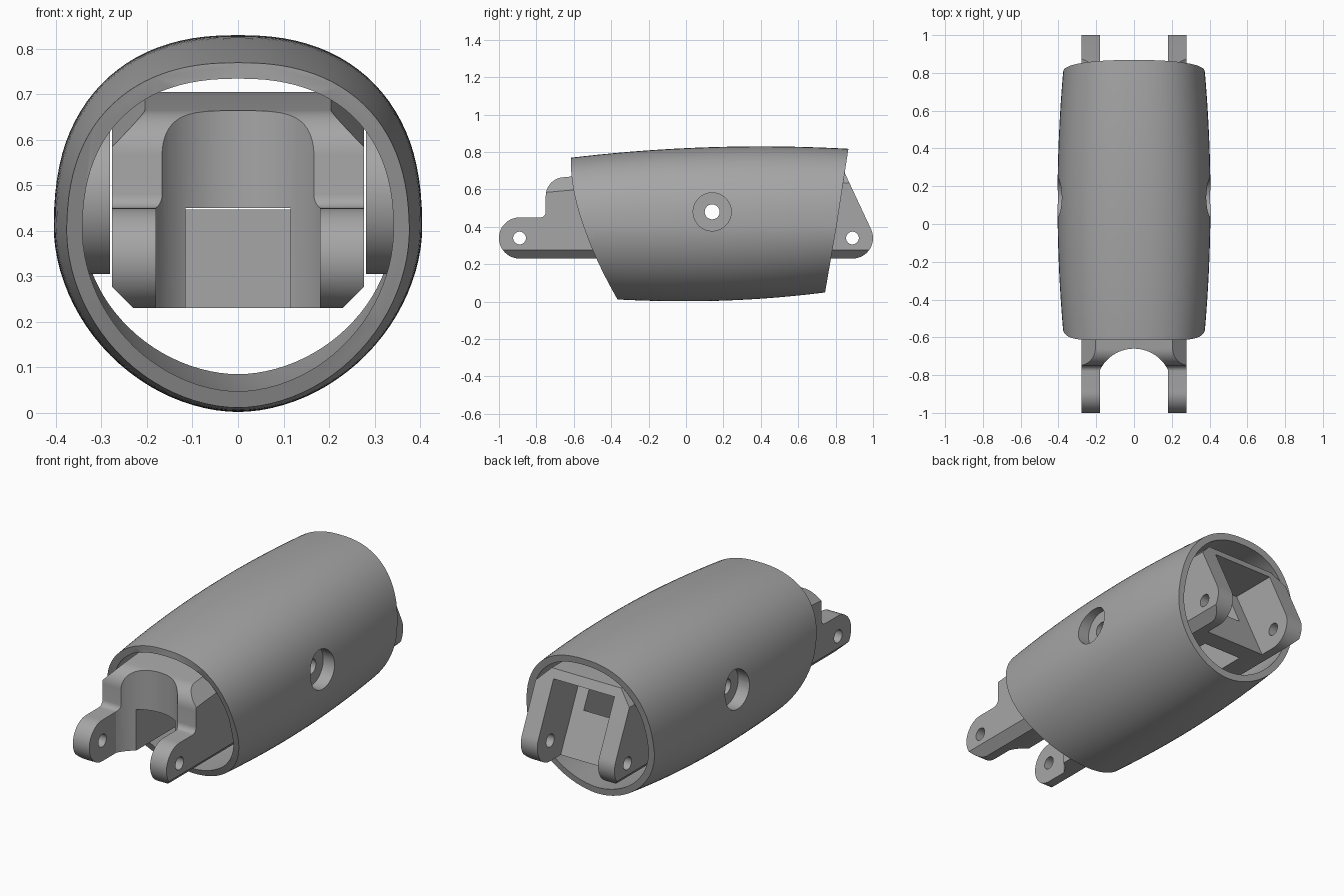
import bpy, bmesh
from math import sin, cos, pi, radians, copysign
from mathutils import Matrix

cube = bpy.data.objects.get("Cube")
if cube:
    bpy.data.objects.remove(cube)

grey = bpy.data.materials.new("plain_grey")
grey.use_nodes = True
GREY = (0.38, 0.38, 0.38, 1)
grey.diffuse_color = GREY
grey.node_tree.nodes["Principled BSDF"].inputs["Base Color"].default_value = GREY


def make(name, bm):
    bmesh.ops.recalc_face_normals(bm, faces=bm.faces)
    mesh = bpy.data.meshes.new(name)
    bm.to_mesh(mesh)
    bm.free()
    mesh.materials.append(grey)
    obj = bpy.data.objects.new(name, mesh)
    bpy.context.collection.objects.link(obj)
    return obj


def loft(name, rings):
    """Skin a stack of equal closed rings and cap both ends."""
    bm = bmesh.new()
    loops = [[bm.verts.new(p) for p in ring] for ring in rings]
    n = len(loops[0])
    for a, b in zip(loops, loops[1:]):
        for i in range(n):
            j = (i + 1) % n
            bm.faces.new((a[i], a[j], b[j], b[i]))
    bm.faces.new(loops[0])
    bm.faces.new(loops[-1])
    return make(name, bm)


def side_prism(name, profile, half):
    return loft(name, [[(x, y, z) for y, z in profile] for x in (-half, half)])


def pin(name, y, z, r, x0, x1):
    """Cylinder lying along x."""
    bm = bmesh.new()
    place = Matrix.Translation(((x0 + x1) / 2, y, z)) @ Matrix.Rotation(pi / 2, 4, 'Y')
    bmesh.ops.create_cone(bm, cap_ends=True, segments=40, radius1=r, radius2=r,
                          depth=abs(x1 - x0), matrix=place)
    return make(name, bm)


def cut(obj, cutter):
    mod = obj.modifiers.new("cut", 'BOOLEAN')
    mod.operation = 'DIFFERENCE'
    mod.solver = 'EXACT'
    mod.object = cutter
    bpy.context.view_layer.objects.active = obj
    bpy.ops.object.modifier_apply(modifier=mod.name)
    bpy.data.objects.remove(cutter)


def smooth(obj):
    bpy.ops.object.select_all(action='DESELECT')
    obj.select_set(True)
    bpy.context.view_layer.objects.active = obj
    bpy.ops.object.shade_smooth_by_angle(angle=radians(28))


def arc(cy, cz, r, start, end, steps=14):
    angles = [radians(start + (end - start) * i / steps) for i in range(steps + 1)]
    return [(cy + r * cos(a), cz + r * sin(a)) for a in angles]


# Barrel-shaped shell: section swells along y, ends follow a curve and a slant
def section_point(t, a, inset):
    c, s = cos(a), sin(a)
    power = 2 / (2.35 if s > 0 else 1.9)
    u = copysign(abs(c) ** power, c)
    v = copysign(abs(s) ** power, s)
    z = 0.41 + 0.4 * v
    front = -0.615 + 0.255 * max(0, 1 - z / 0.77) ** 1.8
    back = 0.75 + 0.12 * (z - 0.05) / 0.77
    y = front + (back - front) * t
    top = 0.83 - 0.06 * ((y - 0.4) / 1.01) ** 2 - inset
    bottom = 0.002 + (0.048 if y > 0 else 0.04) * (y / 0.75) ** 2 + inset
    width = 0.405 - 0.033 * ((y - 0.12) / 0.72) ** 2 - inset
    return (u * width, y, 0.41 + v * ((top - 0.41) if v > 0 else (0.41 - bottom)))


def barrel(name, inset, t0, t1, steps=28, sides=96):
    return loft(name, [[section_point(t0 + (t1 - t0) * k / steps, 2 * pi * i / sides, inset)
                        for i in range(sides)] for k in range(steps + 1)])


AXLE_Y, AXLE_Z = 0.14, 0.48
shell = barrel("outer_shell", 0, 0, 1)
cavity = barrel("shell_cavity", 0.035, -0.06, 1.06)
for side in (-1, 1):
    # round bosses stay solid inside the cavity
    cut(cavity, pin("boss", AXLE_Y, AXLE_Z, 0.175, side * 0.281, side * 0.6))
cut(shell, cavity)
for side in (-1, 1):
    cut(shell, pin("counterbore", AXLE_Y, AXLE_Z, 0.102, side * 0.335, side * 0.6))
cut(shell, pin("axle_hole", AXLE_Y, AXLE_Z, 0.04, -0.6, 0.6))
smooth(shell)

# Inner frame: side profile with a stepped front fork and a slanted rear fork
HINGE_Y, HINGE_Z, KNUCKLE = 0.89, 0.34, 0.11
profile = arc(-HINGE_Y, HINGE_Z, KNUCKLE, 270, 90, 24)
profile += arc(-0.78, 0.48, 0.03, -90, 0, 6)
profile += arc(-0.65, 0.565, 0.1, 180, 95, 12)
profile += [(-0.2, 0.705), (0.841, 0.705)]
profile += arc(HINGE_Y, HINGE_Z, KNUCKLE, 25, -90, 18)
frame = side_prism("inner_frame", profile, 0.277)

# rounded gap between the front fork arms
arch = [(-0.18, -1.2)] + arc(0, -0.86, 0.2, 154, 26, 28) + [(0.18, -1.2)]
cut(frame, loft("front_gap", [[(x, y, z) for x, y in arch] for z in (-0.1, 1)]))

# slanted gap between the rear fork arms, and the channel through the middle
cut(frame, side_prism("rear_gap", [(0.6, 0.66), (1.2, 0.66), (1.2, 0), (0.91, 0)], 0.18))
cut(frame, side_prism("channel", [(-1.2, 0), (-1.2, 0.45), (-0.5, 0.45), (-0.5, 0.65),
                                  (0.7, 0.65), (0.7, 0)], 0.115))

# chamfers along the outer top and bottom edges
for side in (-1, 1):
    upper = [(0.15, 0.76), (0.32, 0.59), (0.32, 0.76)]
    lower = [(0.18, 0.18), (0.32, 0.32), (0.32, 0.18)]
    cut(frame, loft("top_chamfer", [[(side * x, y, z + 0.089 * min(0, y + 0.2)) for x, z in upper]
                                    for y in (-1.2, -0.2, 1.2)]))
    cut(frame, loft("bottom_chamfer", [[(side * x, y, z) for x, z in lower]
                                       for y in (-1.2, 1.2)]))

# hinge and axle holes
for y, z, r in ((-HINGE_Y, HINGE_Z, 0.034), (HINGE_Y, HINGE_Z, 0.034), (AXLE_Y, AXLE_Z, 0.04)):
    cut(frame, pin("pin_hole", y, z, r, -0.6, 0.6))
smooth(frame)
